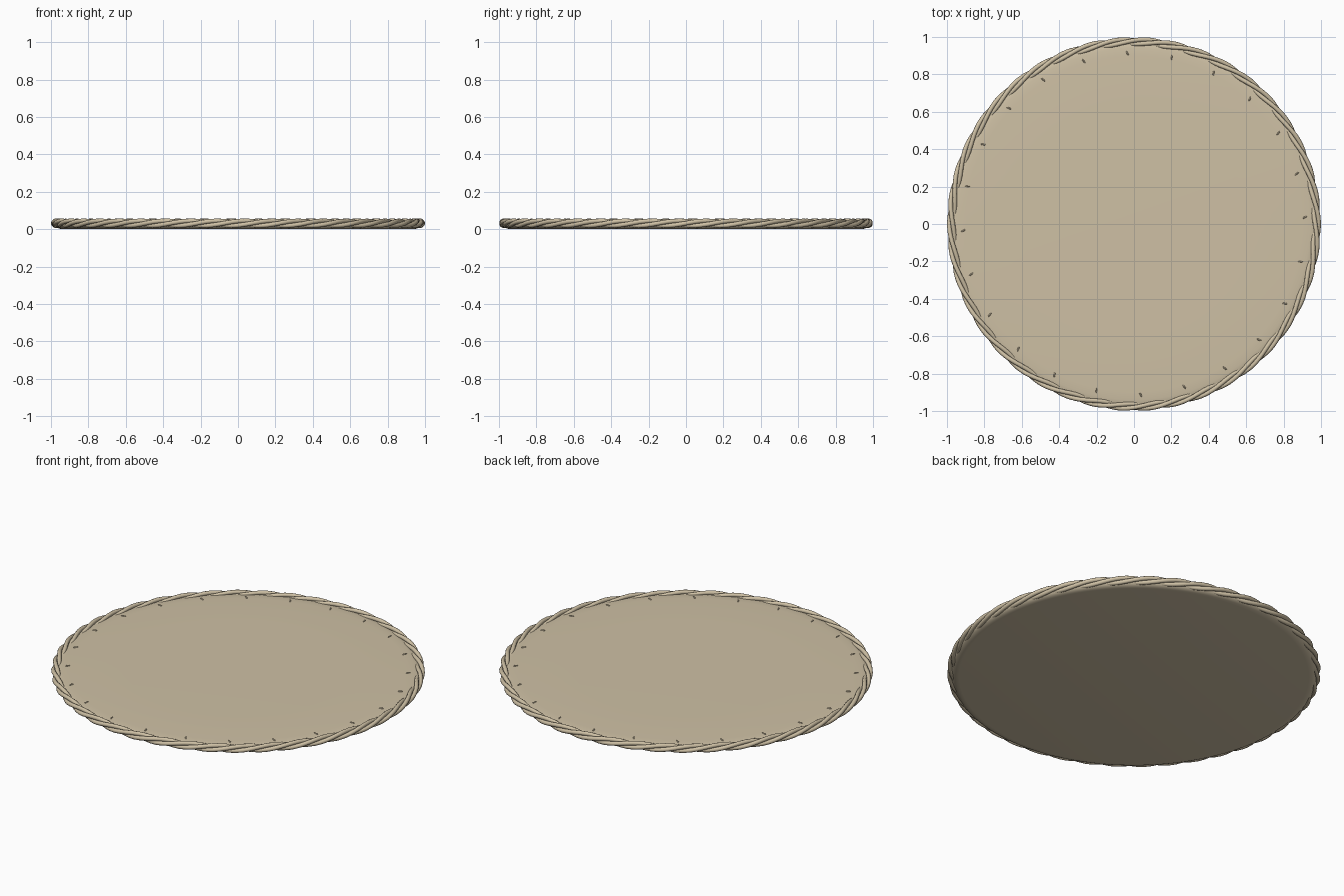
import bpy, bmesh, math
from mathutils import Vector

if "Cube" in bpy.data.objects:
    bpy.data.objects.remove(bpy.data.objects["Cube"])

linen = bpy.data.materials.new("natural linen")
linen.diffuse_color = (0.62, 0.53, 0.375, 1)
linen.use_nodes = True
linen.node_tree.nodes["Principled BSDF"].inputs["Base Color"].default_value = linen.diffuse_color


def finish(bm, name, angle=50):
    bmesh.ops.recalc_face_normals(bm, faces=bm.faces)
    mesh = bpy.data.meshes.new(name)
    bm.to_mesh(mesh)
    bm.free()
    ob = bpy.data.objects.new(name, mesh)
    bpy.context.collection.objects.link(ob)
    mesh.materials.append(linen)
    bpy.ops.object.select_all(action='DESELECT')
    ob.select_set(True)
    bpy.context.view_layer.objects.active = ob
    bpy.ops.object.shade_smooth_by_angle(angle=math.radians(angle))
    return ob


def loft(bm, rings, closed):
    n = len(rings[0])
    pairs = list(zip(rings, rings[1:]))
    if closed:
        pairs.append((rings[-1], rings[0]))
    for a, b in pairs:
        for i in range(n):
            j = (i + 1) % n
            bm.faces.new((a[i], a[j], b[j], b[i]))


# round pad: flat base, rounded edge, gently dropping top
profile = [(0.935, 0.0), (0.952, 0.002), (0.967, 0.008), (0.976, 0.017), (0.979, 0.026),
           (0.975, 0.033), (0.962, 0.038), (0.94, 0.041), (0.90, 0.043), (0.6, 0.045)]
SEG = 128
bm = bmesh.new()
rings = [[bm.verts.new((r * math.cos(2 * math.pi * i / SEG), r * math.sin(2 * math.pi * i / SEG), z))
          for i in range(SEG)] for r, z in profile]
loft(bm, rings, False)
bm.faces.new(rings[0][::-1])
bm.faces.new(rings[-1])
finish(bm, "round_pad")

# twisted rope border of three strands
R, Z, OFFSET, THICK = 0.975, 0.0315, 0.0128, 0.0122
TURNS, STEPS, SIDES = 14, 504, 10
for s in range(3):
    bm = bmesh.new()
    rings = []
    for k in range(STEPS):
        t = 2 * math.pi * k / STEPS
        phi = TURNS * t + 2 * math.pi * s / 3
        cr, cz = R + OFFSET * math.cos(phi), Z + OFFSET * math.sin(phi)
        ring = []
        for i in range(SIDES):
            q = 2 * math.pi * i / SIDES + TURNS * t
            r = cr + THICK * math.cos(q)
            ring.append(bm.verts.new((r * math.cos(t), r * math.sin(t), cz + THICK * math.sin(q))))
        rings.append(ring)
    # the twist is whole turns, so the last ring meets the first
    loft(bm, rings, True)
    finish(bm, f"rope_strand_{s + 1}")

# small slanted stitches inside the border
bm = bmesh.new()
for k in range(24):
    a = math.radians(2.2 + 15 * k)
    d = a + math.radians(20)
    centre = Vector((0.912 * math.cos(a), 0.912 * math.sin(a), 0.043))
    along = Vector((math.cos(d), math.sin(d), 0))
    side = Vector((-math.sin(d), math.cos(d), 0))
    rings = []
    for u, w in ((-0.013, 0.002), (-0.009, 0.004), (0.009, 0.004), (0.013, 0.002)):
        rings.append([bm.verts.new(centre + along * u + side * (w * math.cos(math.pi * i / 3))
                                   + Vector((0, 0, w * math.sin(math.pi * i / 3)))) for i in range(6)])
    loft(bm, rings, False)
    bm.faces.new(rings[0])
    bm.faces.new(rings[-1])
finish(bm, "stitches", 60)
